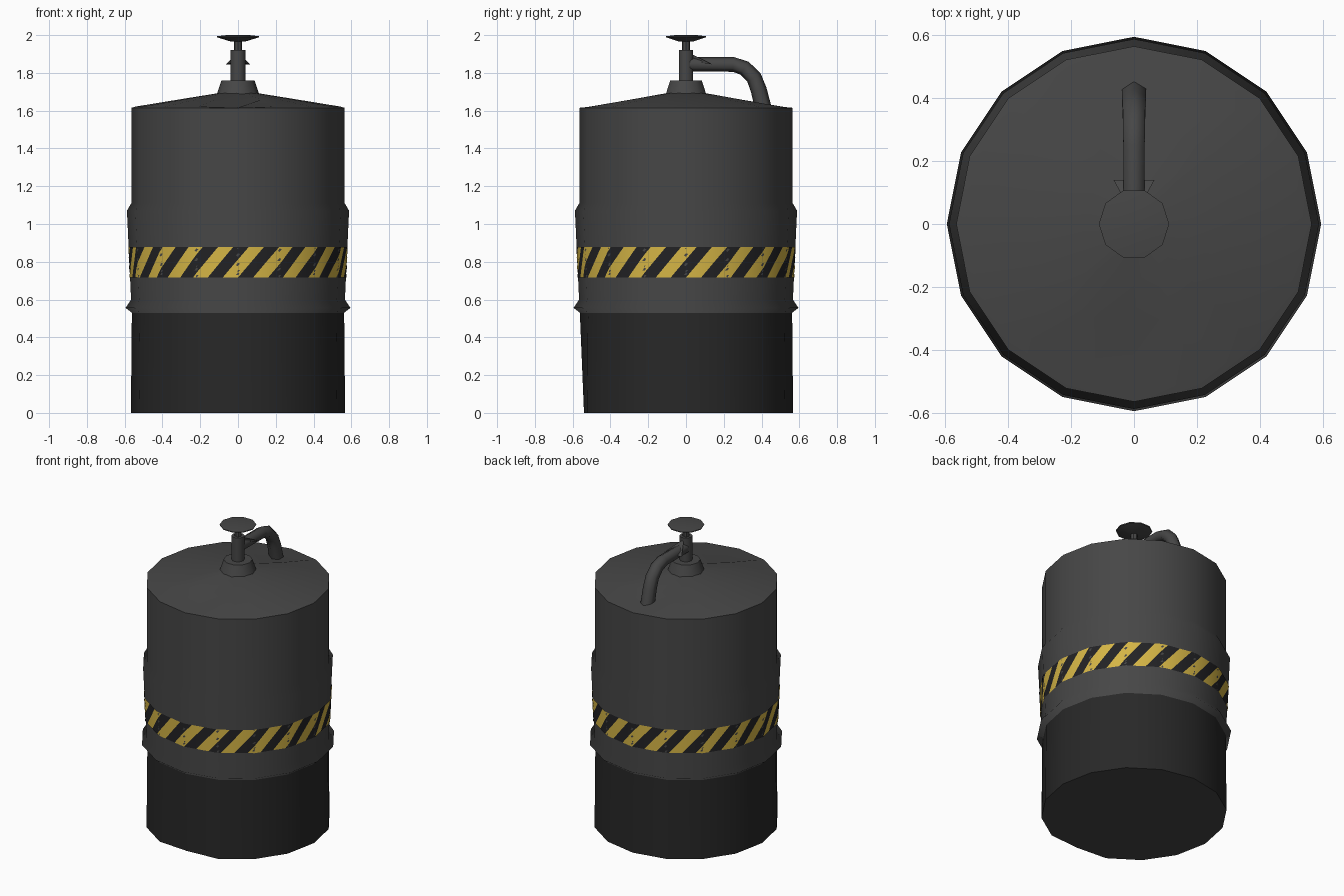
import bpy, bmesh
from math import pi, sin, cos, radians
from mathutils import Vector

old = bpy.data.objects.get("Cube")
if old:
    bpy.data.objects.remove(old)

SIDES = 16
STEP = 2 * pi / SIDES


def material(name, r, g, b):
    m = bpy.data.materials.new(name)
    m.use_nodes = True
    m.diffuse_color = (r, g, b, 1)
    bsdf = m.node_tree.nodes["Principled BSDF"]
    bsdf.inputs["Base Color"].default_value = (r, g, b, 1)
    bsdf.inputs["Roughness"].default_value = 0.8
    return m


grey = material("dark_grey", 0.062, 0.062, 0.062)
charcoal = material("charcoal", 0.021, 0.021, 0.021)
yellow = material("warning_yellow", 0.66, 0.46, 0.06)
black = material("stripe_black", 0.016, 0.016, 0.018)


def finish(name, bm, mats, angle=40, radial=False):
    mesh = bpy.data.meshes.new(name)
    bm.to_mesh(mesh)
    bm.free()
    ob = bpy.data.objects.new(name, mesh)
    bpy.context.collection.objects.link(ob)
    for m in mats:
        mesh.materials.append(m)
    bpy.ops.object.select_all(action="DESELECT")
    ob.select_set(True)
    bpy.context.view_layer.objects.active = ob
    if radial:
        # rounded shading over the flat-sided wall
        bpy.ops.object.shade_smooth()
        mesh.normals_split_custom_set_from_vertices(
            [Vector((v.co.x, v.co.y, 0)).normalized() for v in mesh.vertices])
    else:
        bpy.ops.object.shade_smooth_by_angle(angle=radians(angle))
    return ob


def lathe(bm, profile, sides, caps=False):
    rings = [[bm.verts.new((r * cos(2 * pi * i / sides), r * sin(2 * pi * i / sides), z))
              for i in range(sides)] for r, z in profile]
    for a, b in zip(rings, rings[1:]):
        for i in range(sides):
            j = (i + 1) % sides
            bm.faces.new((a[i], a[j], b[j], b[i]))
    if caps:
        bm.faces.new(rings[0][::-1])
        bm.faces.new(rings[-1])
    return rings


# barrel wall with two ridges and a dark lower section
bm = bmesh.new()
rings = lathe(bm, [(0.567, 0), (0.562, 0.53), (0.595, 0.556), (0.566, 0.6),
                   (0.588, 1.07), (0.565, 1.11), (0.565, 1.615)], SIDES)
rings[0][SIDES * 3 // 4].co.y = -0.54
for f in bm.faces:
    f.material_index = 1 if f.calc_center_median().z < 0.535 else 0
finish("barrel_wall", bm, [grey, charcoal], radial=True)

# flat underside
bm = bmesh.new()
base = lathe(bm, [(0.3, 0), (0.567, 0)], SIDES)
base[1][SIDES * 3 // 4].co.y = -0.54
bm.faces.new(base[0])
bmesh.ops.reverse_faces(bm, faces=bm.faces[:])
bmesh.ops.recalc_face_normals(bm, faces=bm.faces)
for f in bm.faces:
    if f.normal.z > 0:
        f.normal_flip()
finish("barrel_bottom", bm, [grey])

# shallow conical lid with dented channels at front and back
bm = bmesh.new()
lid = lathe(bm, [(0.565, 1.615), (0.54, 1.622), (0.32, 1.658), (0.09, 1.695)], SIDES, False)
bm.faces.new(lid[-1])
for i in (SIDES // 4, SIDES * 3 // 4):
    lid[2][i].co.z -= 0.035
    lid[1][i].co.z -= 0.006
finish("lid", bm, [grey], 60)

# hazard band: slanted stripes wrapped round the flat-sided wall
bm = bmesh.new()
STRIPES, SUB, ROWS = 22, 4, 6
LOW, HIGH, LEAN = 0.717, 0.877, 0.24
cols = STRIPES * SUB
grid = []
for row in range(ROWS + 1):
    t = row / ROWS
    z = LOW + t * (HIGH - LOW)
    corner = 0.566 + 0.022 * (z - 0.6) / 0.47
    ring = []
    for c in range(cols):
        a = 2 * pi * c / cols + LEAN * t
        r = corner * cos(STEP / 2) / cos(a % STEP - STEP / 2) + 0.004
        ring.append(bm.verts.new((r * cos(a), r * sin(a), z)))
    grid.append(ring)
for a, b in zip(grid, grid[1:]):
    for c in range(cols):
        d = (c + 1) % cols
        f = bm.faces.new((a[c], a[d], b[d], b[c]))
        f.material_index = c % SUB // 2
finish("hazard_band", bm, [yellow, black], radial=True)

# neck, stem and handwheel of the valve
for name, profile, sides in (
        ("valve_neck", [(0.115, 1.68), (0.108, 1.7), (0.088, 1.76)], 10),
        ("valve_stem", [(0.04, 1.75), (0.04, 1.92)], 10),
        ("valve_spindle", [(0.022, 1.91), (0.022, 1.97)], 8),
        ("valve_handwheel", [(0.035, 1.965), (0.11, 1.988), (0.112, 1.994), (0.06, 2.0)], 10)):
    bm = bmesh.new()
    lathe(bm, profile, sides, True)
    finish(name, bm, [grey])

# bent outlet pipe running from the stem down into the lid
path = [Vector((0, y, z)) for y, z in
        ((0.02, 1.845), (0.25, 1.845), (0.31, 1.825), (0.36, 1.775), (0.385, 1.71), (0.41, 1.61))]
bm = bmesh.new()
rings = []
for i, p in enumerate(path):
    d = (path[min(i + 1, len(path) - 1)] - path[max(i - 1, 0)]).normalized()
    up = Vector((1, 0, 0)).cross(d)
    rad = 0.038 + 0.007 * i / len(path)
    rings.append([bm.verts.new(p + rad * (up * cos(k * pi / 3) + Vector((1, 0, 0)) * sin(k * pi / 3)))
                  for k in range(6)])
for a, b in zip(rings, rings[1:]):
    for k in range(6):
        bm.faces.new((a[k], a[(k + 1) % 6], b[(k + 1) % 6], b[k]))
bmesh.ops.recalc_face_normals(bm, faces=bm.faces)
finish("outlet_pipe", bm, [grey], 65)

# small triangular gusset behind the stem
bm = bmesh.new()
tri = [bm.verts.new(p) for p in ((0, 0.02, 1.905), (0.065, 0.14, 1.845), (-0.065, 0.14, 1.845))]
tip = bm.verts.new((0, 0.03, 1.86))
bm.faces.new(tri)
for i in range(3):
    bm.faces.new((tri[i], tip, tri[(i + 1) % 3]))
bmesh.ops.recalc_face_normals(bm, faces=bm.faces)
finish("pipe_gusset", bm, [grey])
